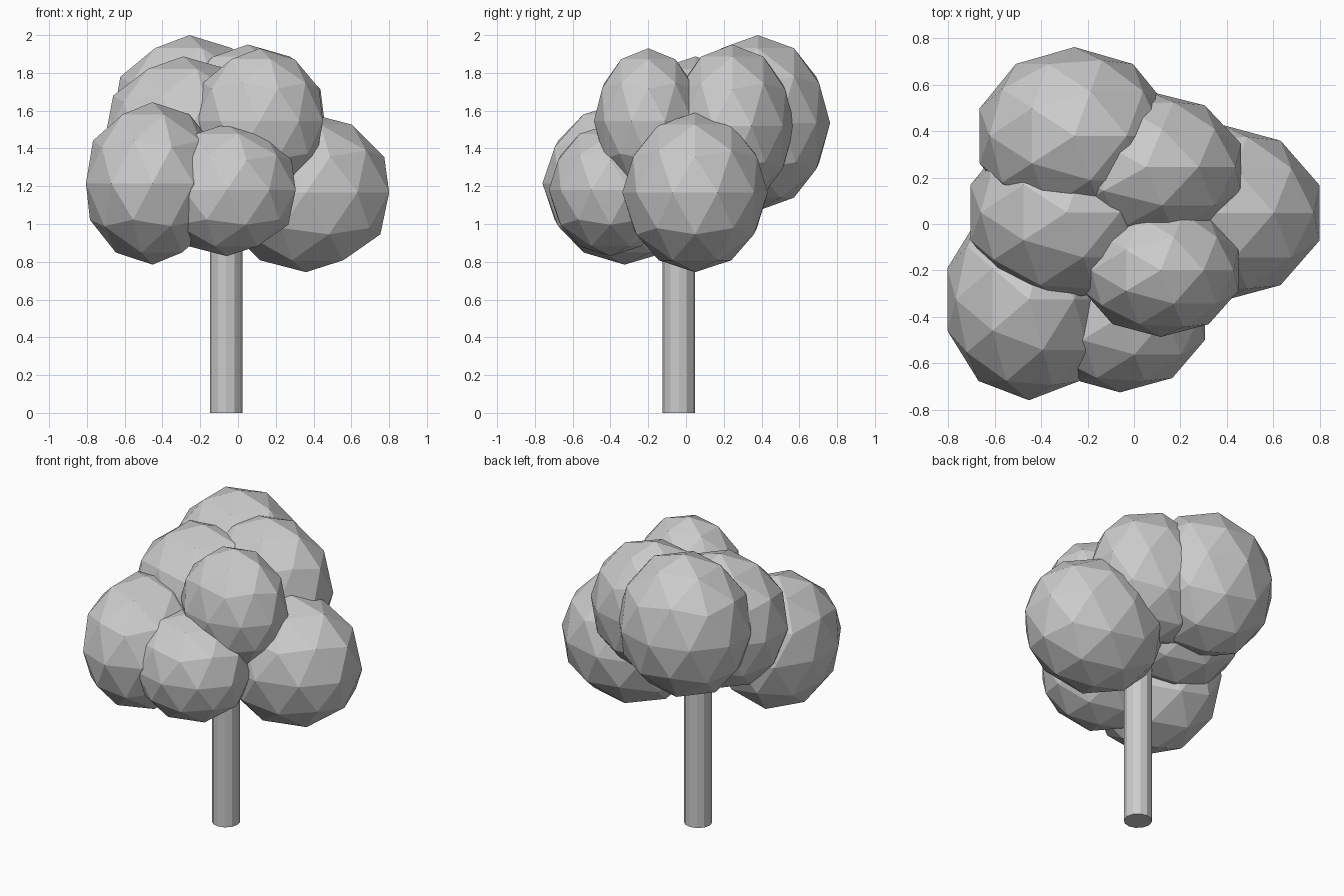
import bpy

if "Cube" in bpy.data.objects:
    bpy.data.objects.remove(bpy.data.objects["Cube"])

# trunk
bpy.ops.mesh.primitive_cylinder_add(vertices=12, radius=0.086, depth=1.3,
                                    location=(-0.0625, -0.038, 0.65))
bpy.context.object.name = "trunk"


def foliage(name, center, radii):
    """Low-poly leaf clump: a stretched, flat-shaded icosphere."""
    bpy.ops.mesh.primitive_ico_sphere_add(subdivisions=2, radius=1, location=center)
    ob = bpy.context.object
    ob.name = name
    ob.scale = radii
    bpy.ops.object.transform_apply(location=False, rotation=False, scale=True)


# lower ring of clumps
foliage("foliage_lower_right", (0.36, 0.048, 1.167), (0.463, 0.385, 0.422))
foliage("foliage_lower_front", (-0.06, -0.40, 1.18), (0.384, 0.326, 0.35))
foliage("foliage_lower_left", (-0.453, -0.325, 1.215), (0.37, 0.435, 0.43))

# upper clumps
foliage("foliage_upper_front", (0.115, -0.20, 1.545), (0.352, 0.287, 0.385))
foliage("foliage_upper_right", (0.052, 0.245, 1.52), (0.43, 0.33, 0.43))
foliage("foliage_upper_left", (-0.29, 0.05, 1.45), (0.436, 0.388, 0.437))
foliage("foliage_upper_back", (-0.257, 0.38, 1.535), (0.43, 0.383, 0.465))
